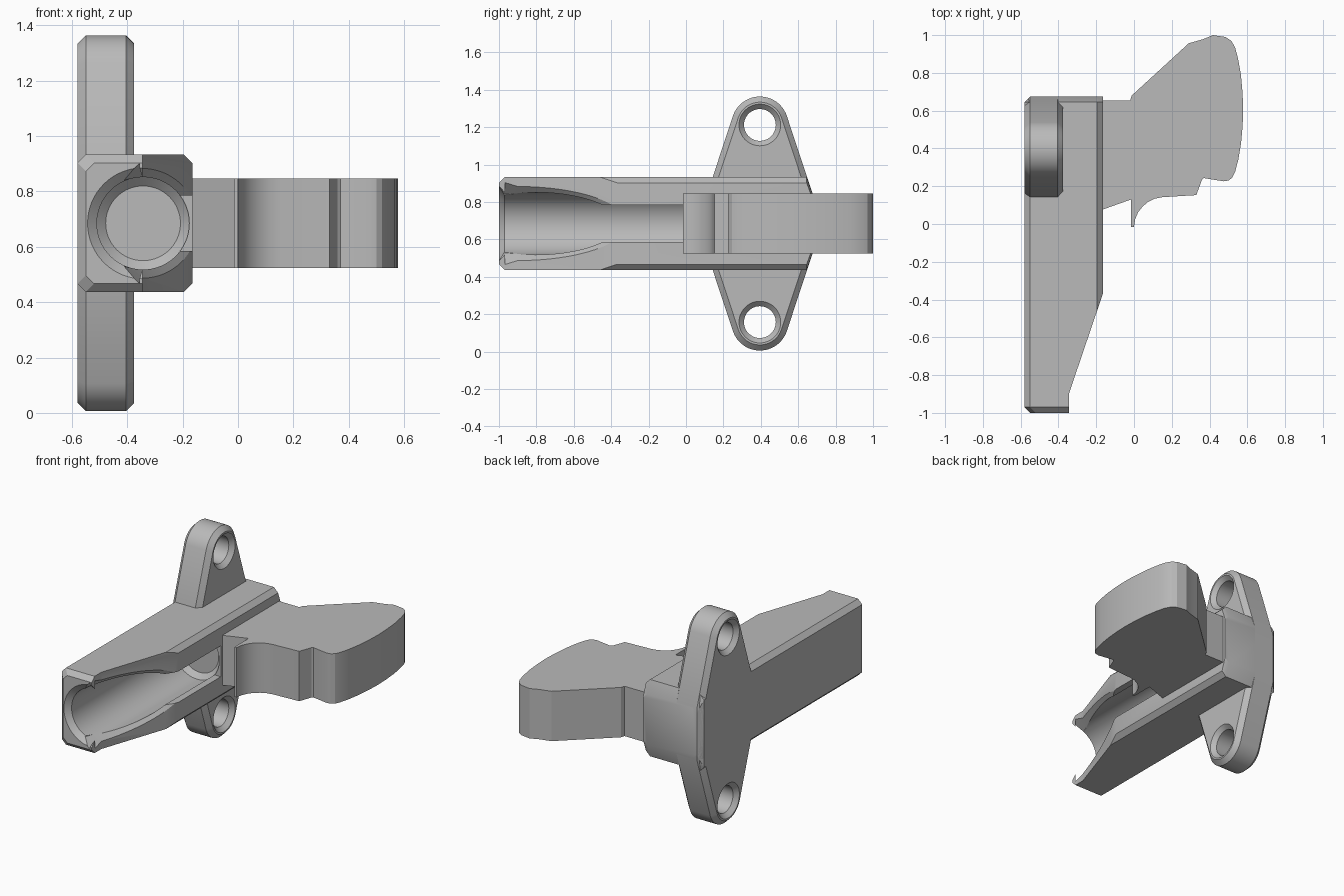
import bpy, bmesh, math
from mathutils import Vector

cube = bpy.data.objects.get("Cube")
if cube:
    bpy.data.objects.remove(cube, do_unlink=True)

grey = bpy.data.materials.new("plain grey")
grey.use_nodes = True
colour = (0.49, 0.49, 0.49, 1)
grey.diffuse_color = colour
grey.node_tree.nodes["Principled BSDF"].inputs["Base Color"].default_value = colour

MID_Z = 0.685          # height of the symmetry plane
BORE_X = -0.343        # bore axis
CH = 0.03              # chamfer size


def loft(name, rings, chamfer=0, helper=False):
    """Closed solid through matching rings of points, with optional rim chamfer."""
    bm = bmesh.new()
    rows = [[bm.verts.new(p) for p in ring] for ring in rings]
    n = len(rows[0])
    for a, b in zip(rows, rows[1:]):
        for i in range(n):
            j = (i + 1) % n
            bm.faces.new((a[i], a[j], b[j], b[i]))
    caps = [bm.faces.new(rows[0]), bm.faces.new(rows[-1])]
    bmesh.ops.recalc_face_normals(bm, faces=bm.faces)
    if chamfer:
        rim = list({e for f in caps for e in f.edges})
        bmesh.ops.bevel(bm, geom=rim, offset=chamfer, segments=1, affect='EDGES')
    mesh = bpy.data.meshes.new(name)
    bm.to_mesh(mesh)
    bm.free()
    mesh.materials.append(grey)
    ob = bpy.data.objects.new(name, mesh)
    bpy.context.collection.objects.link(ob)
    ob.hide_render = helper
    return ob


def circle(radius, n=64):
    return [(radius * math.cos(2 * math.pi * i / n),
             radius * math.sin(2 * math.pi * i / n)) for i in range(n)]


def prism_z(name, outline, z0, z1, helper=False):
    return loft(name, [[(x, y, z) for x, y in outline] for z in (z0, z1)], helper=helper)


def cut(ob, cutters):
    """Subtract the cutters, apply, then discard them."""
    for c in cutters:
        m = ob.modifiers.new("cut", 'BOOLEAN')
        m.operation = 'DIFFERENCE'
        m.solver = 'EXACT'
        m.object = c
    bpy.context.view_layer.update()
    deps = bpy.context.evaluated_depsgraph_get()
    mesh = bpy.data.meshes.new_from_object(ob.evaluated_get(deps))
    ob.modifiers.clear()
    ob.data = mesh
    for c in cutters:
        bpy.data.objects.remove(c, do_unlink=True)


def body_ring(y, x0, x1, half):
    """Chamfered rectangle across the body."""
    pts = [(x0 + CH, -half), (x1 - CH, -half), (x1, CH - half), (x1, half - CH),
           (x1 - CH, half), (x0 + CH, half), (x0, half - CH), (x0, CH - half)]
    return [(x, y, MID_Z + z) for x, z in pts]


# Long chamfered body
body = loft("body", [
    body_ring(-1.0, -0.55, -0.165, 0.218),
    body_ring(-0.97, -0.58, -0.165, 0.248),
    body_ring(0.645, -0.58, -0.165, 0.248),
    body_ring(0.675, -0.55, -0.165, 0.165)])

# Slanted opening at the front
slant = prism_z("slant_cutter", [(-0.345, -1.2), (-0.345, -0.9), (-0.145, -0.311),
                                 (0.1, -0.311), (0.1, -1.2)], 0.2, 1.2, True)

# Blind round bore with chamfered mouth and end
bore = loft("bore_cutter", [
    [(BORE_X + a, y, MID_Z + b) for a, b in circle(r)]
    for y, r in ((-1.02, 0.223), (-0.97, 0.167), (0.07, 0.167), (0.1, 0.135))], helper=True)

# Chamfer around the slanted lip of the bore
along = Vector((0.18, 0.53, 0)).normalized()
out = Vector((along.y, -along.x, 0))


def lip_ring(radius, depth):
    return [Vector((BORE_X + a, -0.9 + a * 0.53 / 0.18, MID_Z + b)) + out * depth
            for a, b in circle(radius)]


lip = loft("lip_cutter", [lip_ring(0.22, 0.02), lip_ring(0.16, -0.04)], helper=True)

# Narrow slot through the side wall
slot = prism_z("slot_cutter", [(-0.3, -0.5), (-0.1, -0.5), (-0.1, 0.06), (-0.3, 0.06)],
               MID_Z - 0.1, MID_Z + 0.1, True)
cut(body, [slant, bore, lip, slot])

# Mounting flange with two rounded ears
EAR_Y, EAR_Z, EAR_R = 0.395, 0.527, 0.152
outline = []
for sign in (1, -1):
    for i in range(25):
        t = math.radians(20 + 140 * i / 24)
        outline.append((EAR_Y + sign * EAR_R * math.cos(t),
                        MID_Z + sign * (EAR_Z + EAR_R * math.sin(t))))
    outline.append((EAR_Y - sign * 0.28, MID_Z + sign * 0.165))
    outline.append((EAR_Y - sign * 0.28, MID_Z - sign * 0.165))
flange = loft("mounting_flange", [[(x, y, z) for y, z in outline] for x in (-0.58, -0.375)],
              chamfer=CH)

# Screw holes countersunk on both sides
holes = [loft("hole_cutter", [
    [(x, EAR_Y + a, MID_Z + s * EAR_Z + b) for a, b in circle(r, 48)]
    for x, r in ((-0.6, 0.131), (-0.553, 0.085), (-0.402, 0.085), (-0.355, 0.131))],
    helper=True) for s in (1, -1)]
cut(flange, holes)

# Side paddle with hooked tip and curved outer edge
paddle_outline = [
    (-0.17, 0.075), (-0.015, 0.13), (-0.015, -0.015), (0, -0.015), (0.006, 0.025),
    (0.022, 0.062), (0.045, 0.092), (0.075, 0.117), (0.11, 0.134), (0.15, 0.142),
    (0.33, 0.153), (0.36, 0.235), (0.37, 0.243), (0.475, 0.226), (0.5, 0.23),
    (0.52, 0.245), (0.535, 0.275), (0.552, 0.34), (0.567, 0.43), (0.575, 0.52),
    (0.578, 0.6), (0.575, 0.69), (0.566, 0.79), (0.55, 0.88), (0.535, 0.935),
    (0.515, 0.97), (0.485, 0.99), (0.418, 1.0), (0.365, 0.978), (0.29, 0.957),
    (-0.012, 0.68), (-0.02, 0.655), (-0.17, 0.655)]
paddle = prism_z("side_paddle", paddle_outline, MID_Z - 0.161, MID_Z + 0.161)

# Smooth curves, keep edges sharp
bpy.ops.object.select_all(action='DESELECT')
for ob in (body, flange, paddle):
    ob.select_set(True)
    bpy.context.view_layer.objects.active = ob
bpy.ops.object.shade_smooth_by_angle(angle=math.radians(25))
